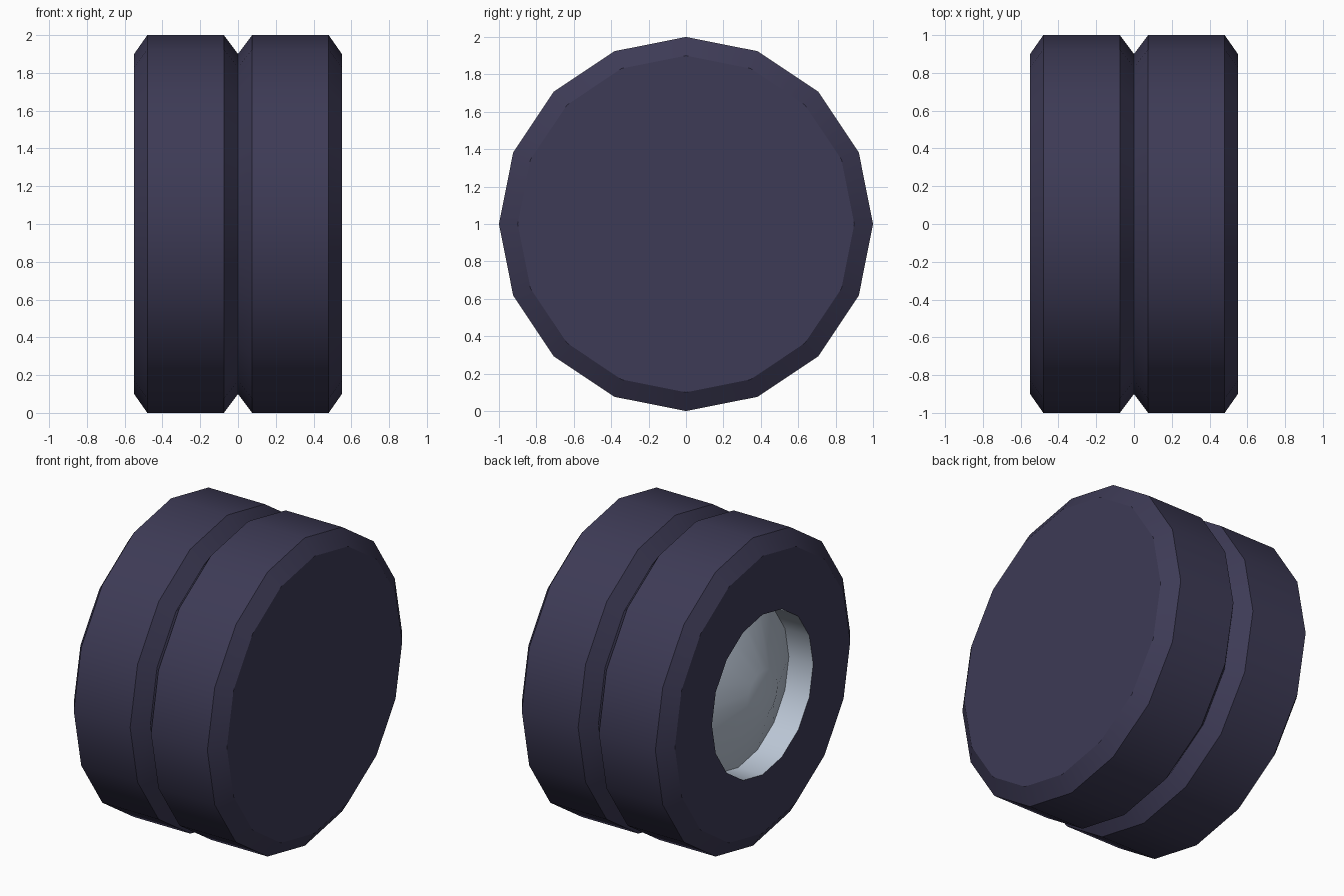
import bpy, bmesh, math

if "Cube" in bpy.data.objects:
    bpy.data.objects.remove(bpy.data.objects["Cube"])

SIDES = 16

def material(name, rgb):
    m = bpy.data.materials.new(name)
    m.diffuse_color = (*rgb, 1)
    m.use_nodes = True
    m.node_tree.nodes["Principled BSDF"].inputs["Base Color"].default_value = m.diffuse_color
    return m

def lathe(name, profile, mat):
    """Revolve (x, radius) points round the axle; radius 0 closes to a point."""
    bm = bmesh.new()
    rings = []
    for x, r in profile:
        if r == 0:
            rings.append([bm.verts.new((x, 0, 1))] * SIDES)
        else:
            rings.append([bm.verts.new((x, r * math.sin(2 * math.pi * i / SIDES),
                                        1 + r * math.cos(2 * math.pi * i / SIDES)))
                          for i in range(SIDES)])
    for a, b in zip(rings, rings[1:]):
        for i in range(SIDES):
            j = (i + 1) % SIDES
            # drop the repeated vertex at axle points
            bm.faces.new(list(dict.fromkeys((a[i], b[i], b[j], a[j]))))
    # profiles run from -x to +x on the outside
    for f in bm.faces:
        f.normal_flip()
    bm.normal_update()
    me = bpy.data.meshes.new(name)
    bm.to_mesh(me)
    bm.free()
    me.materials.append(mat)
    ob = bpy.data.objects.new(name, me)
    bpy.context.collection.objects.link(ob)
    bpy.ops.object.select_all(action='DESELECT')
    ob.select_set(True)
    bpy.context.view_layer.objects.active = ob
    bpy.ops.object.shade_smooth_by_angle(angle=math.radians(30))
    return ob

rubber = material("dark_rubber", (0.047, 0.043, 0.092))
metal = material("pale_metal", (0.50, 0.57, 0.67))

# Double tyre: chamfered edges, V groove in the middle, closed on the +x side
lathe("double_tyre", [(-0.55, 0.52), (-0.55, 0.9), (-0.48, 1), (-0.075, 1), (0, 0.9),
                      (0.075, 1), (0.48, 1), (0.55, 0.9), (0.55, 0)], rubber)

# Recessed rim with a raised conical hub on the -x side
lathe("wheel_hub", [(-0.55, 0), (-0.55, 0.155), (-0.375, 0.52), (-0.55, 0.52)], metal)

# Make every face point outward (tyre) or toward the open side (hub)
for name, test in (("double_tyre", None), ("wheel_hub", None)):
    me = bpy.data.objects[name].data
    bm = bmesh.new()
    bm.from_mesh(me)
    for f in bm.faces:
        c = f.calc_center_median()
        radial = f.normal.y * c.y + f.normal.z * (c.z - 1)
        if abs(f.normal.x) > 0.3 and name == "wheel_hub":
            wrong = f.normal.x > 0
        elif name == "wheel_hub":
            wrong = radial > 0
        elif abs(f.normal.x) > 0.95:
            wrong = f.normal.x * c.x < 0
        else:
            wrong = radial < 0
        if wrong:
            f.normal_flip()
    bm.to_mesh(me)
    bm.free()
